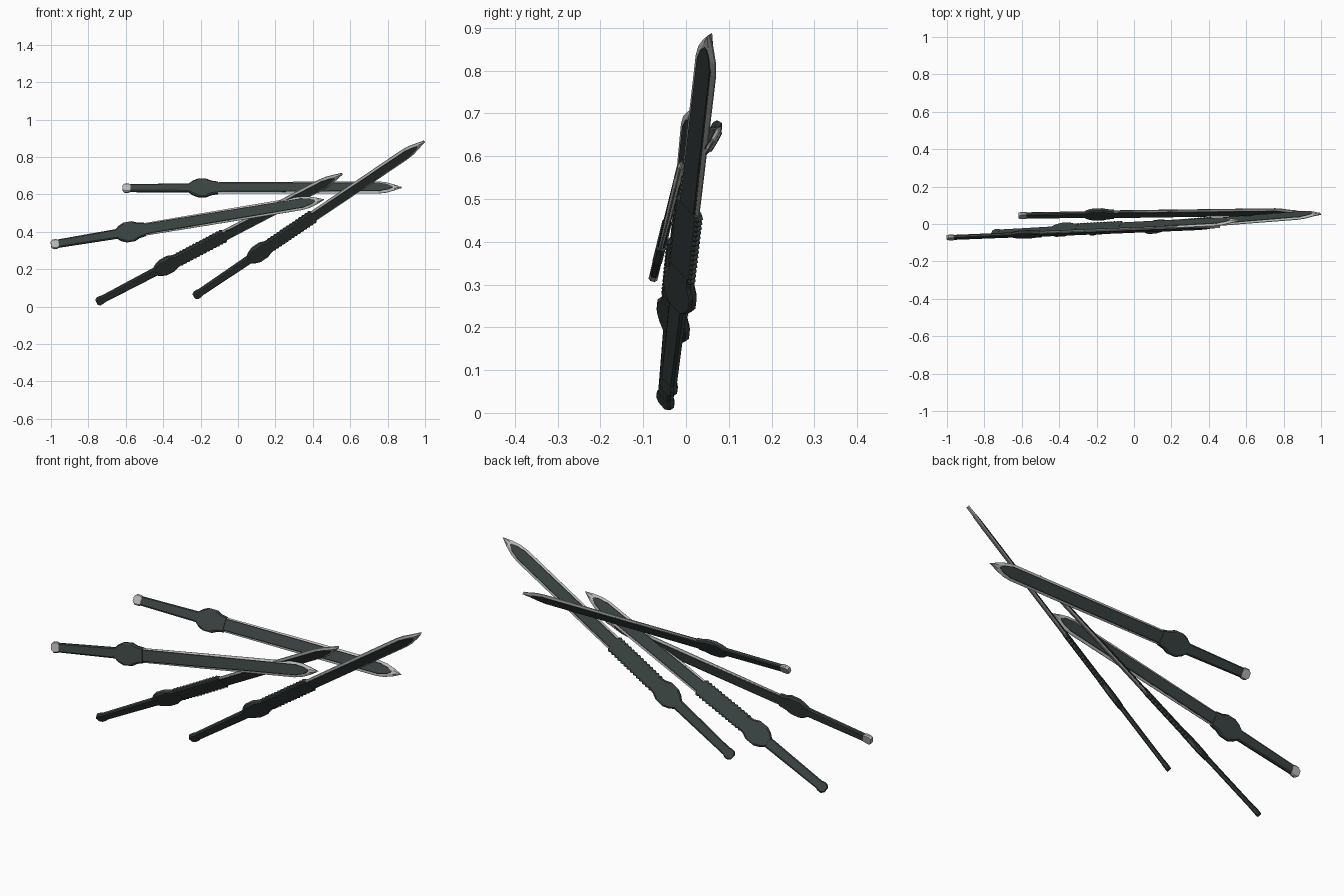
import bpy, bmesh
from mathutils import Vector, Matrix

if "Cube" in bpy.data.objects:
    bpy.data.objects.remove(bpy.data.objects["Cube"])


def material(name, rgb):
    m = bpy.data.materials.new(name)
    m.diffuse_color = (*rgb, 1)
    m.use_nodes = True
    m.node_tree.nodes["Principled BSDF"].inputs["Base Color"].default_value = m.diffuse_color
    return m


DARK = material("dark_green_grey", (0.042, 0.056, 0.053))
STEEL = material("pale_steel", (0.48, 0.48, 0.47))


def loft(name, stations, t_rim, t_face, mat, matrix):
    """Flat chamfered bar; stations are (position, rim half width, face half width)."""
    bm = bmesh.new()
    rings = []
    for s, wo, wi in stations:
        pts = [(wi, t_face), (wo, t_rim), (wo, -t_rim),
               (wi, -t_face), (-wi, -t_face), (-wo, -t_rim), (-wo, t_rim), (-wi, t_face)]
        rings.append([bm.verts.new((s, w, t)) for w, t in pts])
    for a, b in zip(rings, rings[1:]):
        for i in range(8):
            j = (i + 1) % 8
            bm.faces.new((a[i], a[j], b[j], b[i]))
    bm.faces.new(rings[0])
    bm.faces.new(rings[-1])
    bmesh.ops.recalc_face_normals(bm, faces=bm.faces)
    me = bpy.data.meshes.new(name)
    bm.to_mesh(me)
    bm.free()
    me.materials.append(mat)
    ob = bpy.data.objects.new(name, me)
    ob.matrix_world = matrix
    bpy.context.collection.objects.link(ob)
    return ob


def sword(tag, pommel, tip, normal, serrated):
    p, q = Vector(pommel), Vector(tip)
    d = (q - p).normalized()
    n = Vector(normal)
    n = (n - d * n.dot(d)).normalized()
    w = n.cross(d)
    M = Matrix.Translation(p) @ Matrix((d, w, n)).transposed().to_4x4()
    L = (q - p).length

    # pommel: six-sided cap
    loft(tag + "_pommel", [(0, 0.015, 0.012), (0.012, 0.026, 0.021), (0.03, 0.026, 0.021),
                           (0.042, 0.021, 0.017)], 0.005, 0.0105,
         DARK if serrated else STEEL, M)
    # grip
    loft(tag + "_grip", [(0.036, 0.022, 0.017), (0.2, 0.024, 0.018), (0.37, 0.026, 0.02)],
         0.005, 0.0095, DARK, M)
    # guard: broad faceted swelling
    loft(tag + "_guard", [(0.355, 0.026, 0.02), (0.375, 0.042, 0.035), (0.402, 0.054, 0.046),
                          (0.448, 0.054, 0.046), (0.475, 0.042, 0.035), (0.51, 0.036, 0.03)],
         0.006, 0.0115, DARK, M)
    # steel blade with bevelled edges
    loft(tag + "_blade", [(0.48, 0.034, 0.024), (0.9, 0.036, 0.025), (L - 0.13, 0.037, 0.025),
                          (L - 0.085, 0.032, 0.02), (L - 0.04, 0.018, 0.008),
                          (L, 0.0008, 0.0004)], 0.0015, 0.0075, STEEL, M)
    # dark core running down the blade
    loft(tag + "_blade_core", [(0.48, 0.029, 0.026), (0.9, 0.028, 0.025),
                               (L - 0.12, 0.027, 0.024), (L - 0.075, 0.018, 0.015),
                               (L - 0.05, 0.004, 0.003)], 0.006, 0.0092, DARK, M)
    # toothed sleeve at the blade root
    if serrated:
        st = []
        for i in range(14):
            s = 0.49 + i * 0.02
            st += [(s, 0.038, 0.032), (s + 0.012, 0.044, 0.036), (s + 0.0135, 0.044, 0.036)]
        st.append((0.772, 0.036, 0.03))
        loft(tag + "_toothed_edge", st, 0.006, 0.0102, DARK, M)


sword("upper_sword", (-0.617, 0.045, 0.633), (0.875, 0.066, 0.637), (0, -0.866, 0.5), False)
sword("left_sword", (-1.0, -0.073, 0.33), (0.46, -0.013, 0.572), (0, -0.97, 0.24), False)
sword("lower_toothed_sword", (-0.756, -0.049, 0.022), (0.558, 0.018, 0.711),
      (-0.29, 0.79, 0.54), True)
sword("right_toothed_sword", (-0.235, -0.042, 0.053), (0.997, 0.055, 0.884),
      (-0.35, 0.79, 0.51), True)
